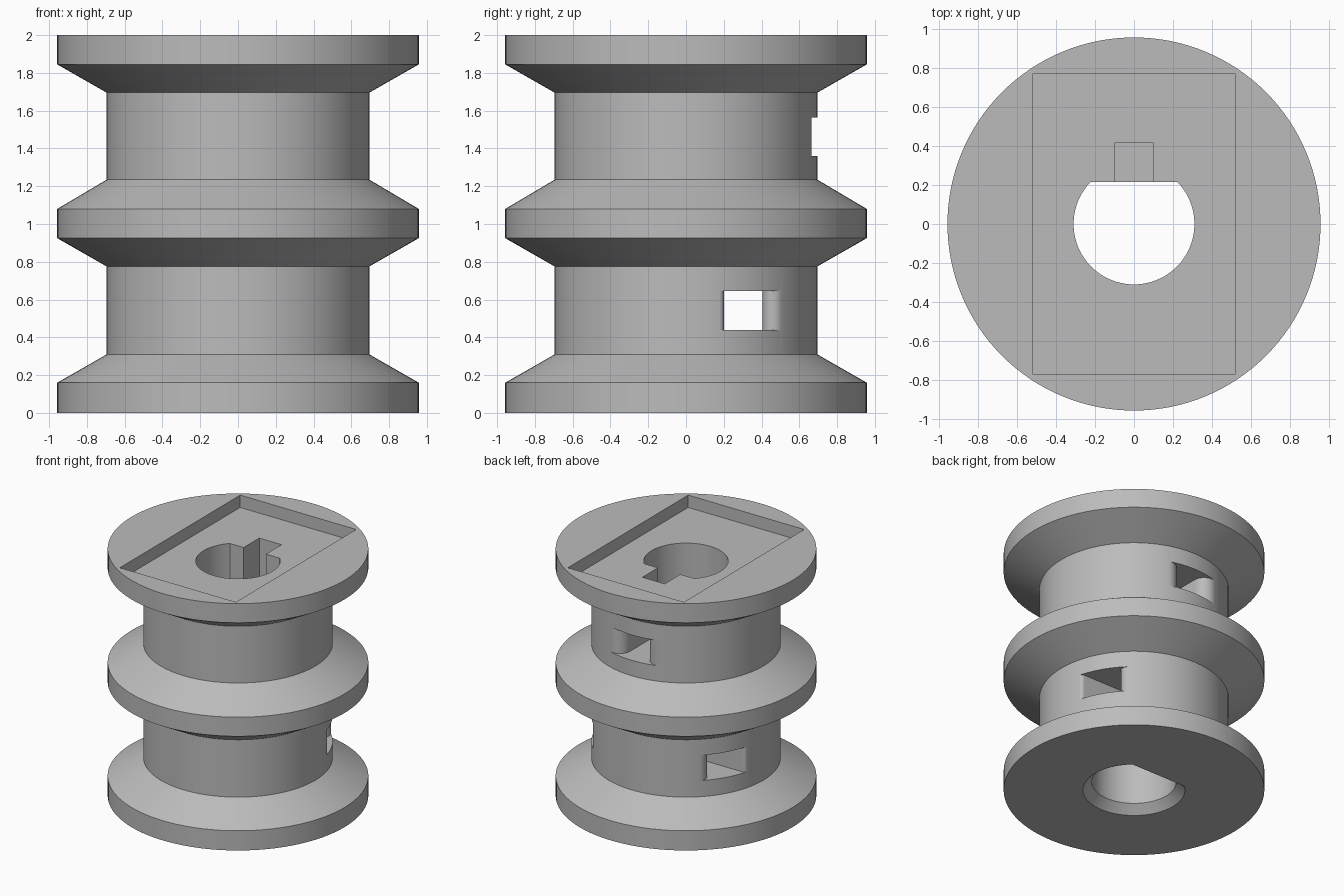
import bpy, bmesh
from math import sin, cos, asin, atan2, pi, sqrt

cube = bpy.data.objects.get("Cube")
if cube:
    bpy.data.objects.remove(cube, do_unlink=True)

grey = bpy.data.materials.new("plain grey")
grey.use_nodes = True
colour = (0.5, 0.5, 0.5, 1)
grey.diffuse_color = colour
grey.node_tree.nodes["Principled BSDF"].inputs["Base Color"].default_value = colour

RIM, DRUM = 0.957, 0.695


def loft(name, sections):
    """Solid through (z, outline) sections, capped at both ends."""
    bm = bmesh.new()
    rings = [[bm.verts.new((x, y, z)) for x, y in pts] for z, pts in sections]
    n = len(rings[0])
    for a, b in zip(rings, rings[1:]):
        for i in range(n):
            j = (i + 1) % n
            bm.faces.new((a[i], a[j], b[j], b[i]))
    bm.faces.new(rings[0][::-1])
    bm.faces.new(rings[-1])
    bmesh.ops.recalc_face_normals(bm, faces=bm.faces)
    mesh = bpy.data.meshes.new(name)
    bm.to_mesh(mesh)
    bm.free()
    mesh.materials.append(grey)
    ob = bpy.data.objects.new(name, mesh)
    bpy.context.collection.objects.link(ob)
    return ob


def prism(name, pts, z0, z1):
    return loft(name, [(z0, pts), (z1, pts)])


def circle(r, n=128):
    return [(r * cos(2 * pi * i / n), r * sin(2 * pi * i / n)) for i in range(n)]


def d_shape(r, flat, n=64):
    """Circle cut off by a straight edge at y = flat."""
    a = asin(flat / r)
    angles = [pi - a + (pi + 2 * a) * i / n for i in range(n + 1)]
    return [(r * cos(t), r * sin(t)) for t in angles]


def rect(x0, x1, y0, y1):
    return [(x0, y0), (x1, y0), (x1, y1), (x0, y1)]


def flare(wall, side, r, n=10):
    """Slot wall rounded over into the drum surface, running outward."""
    cv = wall + side * r
    cu = sqrt((DRUM - r) ** 2 - cv ** 2)
    start, end = -side * pi / 2, atan2(cv, cu)
    angles = [start + (end - start) * i / n for i in range(n + 1)]
    pts = [(cu + r * cos(t), cv + r * sin(t)) for t in angles]
    return pts + [(0.9 * cos(end), 0.9 * sin(end))]


# Double spool: three flanges with sloped shoulders
profile = [(0, RIM), (0.16, RIM), (0.31, DRUM), (0.775, DRUM), (0.925, RIM),
           (1.08, RIM), (1.235, DRUM), (1.695, DRUM), (1.845, RIM), (2, RIM)]
spool = loft("double_spool", [(z, circle(r)) for z, r in profile])

# D-shaped bore with a chamfered lower mouth
bore = loft("bore_cutter", [(-0.05, d_shape(0.425, 0.33)),
                            (0.065, d_shape(0.31, 0.215)),
                            (2.2, d_shape(0.31, 0.215))])

# Rectangular pocket in the top and the keyway beside the bore
pocket = prism("pocket_cutter", rect(-0.52, 0.52, -0.77, 0.77), 1.9, 2.1)
keyway = prism("keyway_cutter", rect(-0.1, 0.1, 0.1, 0.415), 1.46, 2.2)

# Upper cord slot, from the bore out through the back
side = flare(-0.1, -1, 0.09) + flare(0.1, 1, 0.09)[::-1]
outline = side + [(0.1, 0.1), (0.1, -0.1)]
upper_slot = prism("upper_slot_cutter", [(-v, u) for u, v in outline], 1.36, 1.565)

# Lower cord slot, straight through from side to side
side = flare(0.2, -1, 0.03) + flare(0.405, 1, 0.057)[::-1]
outline = side + [(-u, v) for u, v in side[::-1]]
lower_slot = prism("lower_slot_cutter", outline, 0.44, 0.645)

# Cut everything out of the spool
bpy.context.view_layer.objects.active = spool
for cutter in (bore, pocket, keyway, upper_slot, lower_slot):
    cutter.hide_render = True
    cut = spool.modifiers.new(cutter.name, "BOOLEAN")
    cut.operation = "DIFFERENCE"
    cut.solver = "EXACT"
    cut.object = cutter
    bpy.ops.object.modifier_apply(modifier=cut.name)
    bpy.data.objects.remove(cutter, do_unlink=True)

bpy.ops.object.select_all(action="DESELECT")
spool.select_set(True)
bpy.ops.object.shade_smooth_by_angle(angle=pi / 6)
